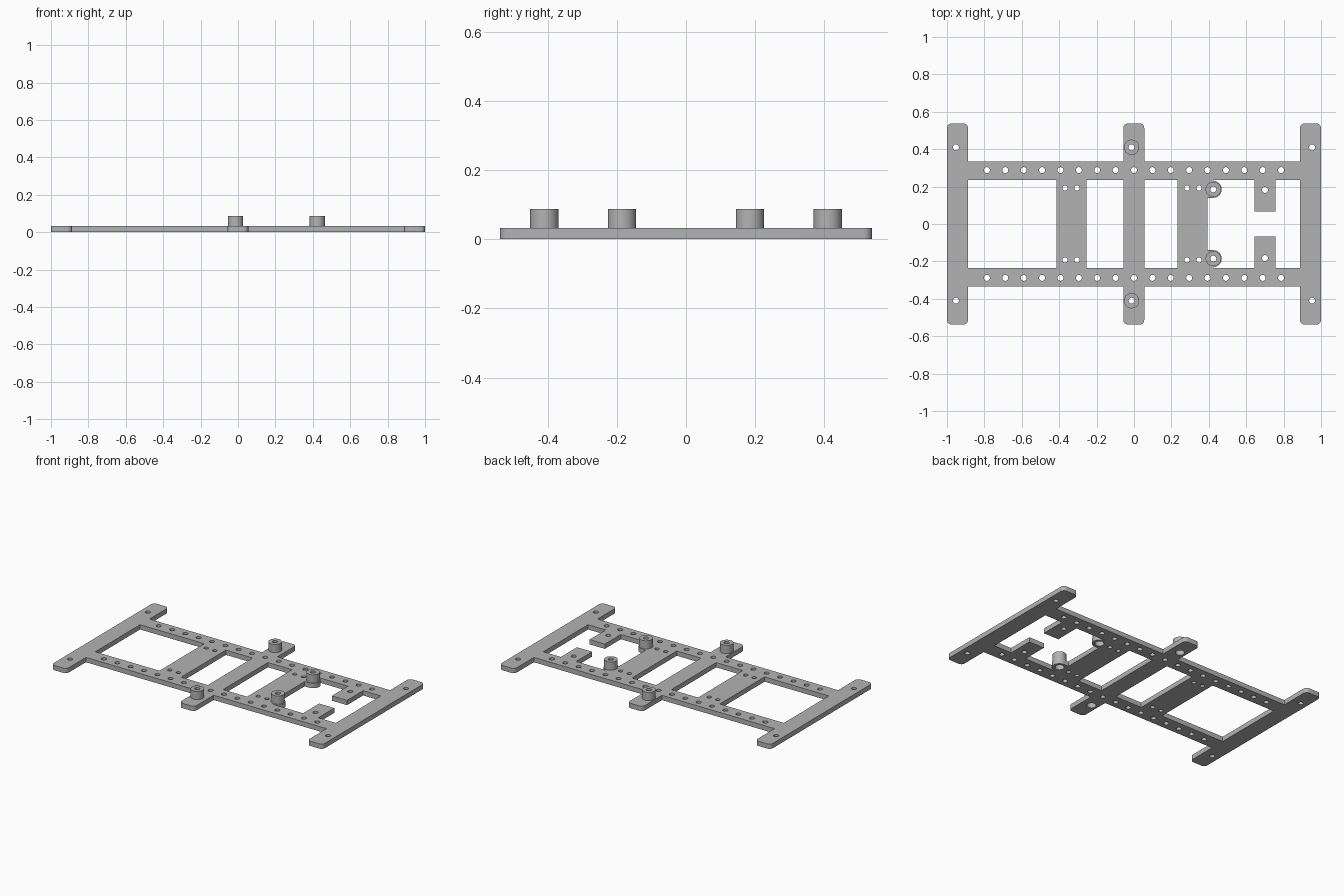
import bpy, bmesh
from math import cos, sin, radians

cube = bpy.data.objects.get("Cube")
if cube:
    bpy.data.objects.remove(cube)

GREY = (0.45, 0.45, 0.45, 1)
grey = bpy.data.materials.new("plain grey")
grey.use_nodes = True
grey.diffuse_color = GREY
grey.node_tree.nodes["Principled BSDF"].inputs["Base Color"].default_value = GREY

THICK, TOP = 0.032, 0.087
RAIL_IN, RAIL_OUT, END = 0.236, 0.335, 0.538
HOLE = 0.016


def arc(x, y, r, start, end, steps):
    angles = [radians(start + (end - start) * i / steps) for i in range(steps + 1)]
    return [(x + r * cos(a), y + r * sin(a)) for a in angles]


def circle(x, y, r, n=32):
    return arc(x, y, r, 0, 360, n)[:-1]


def rect(x0, x1, y):
    return [(x0, -y), (x1, -y), (x1, y), (x0, y)]


def mirrored(half):
    """Close a half outline by reflecting it across y = 0."""
    return half + [(x, -y) for x, y in reversed(half)]


def sheet(name, loops, z0, z1):
    """Extrude a filled flat drawing, inner loops becoming holes."""
    curve = bpy.data.curves.new(name, "CURVE")
    curve.dimensions = "2D"
    curve.fill_mode = "BOTH"
    curve.extrude = (z1 - z0) / 2
    for loop in loops:
        spline = curve.splines.new("POLY")
        spline.points.add(len(loop) - 1)
        for point, (x, y) in zip(spline.points, loop):
            point.co = (x, y, 0, 1)
        spline.use_cyclic_u = True
    obj = bpy.data.objects.new(name, curve)
    obj.location.z = (z0 + z1) / 2
    bpy.context.collection.objects.link(obj)
    bpy.ops.object.select_all(action="DESELECT")
    obj.select_set(True)
    bpy.context.view_layer.objects.active = obj
    bpy.ops.object.convert(target="MESH")
    obj = bpy.context.view_layer.objects.active
    bm = bmesh.new()
    bm.from_mesh(obj.data)
    bmesh.ops.remove_doubles(bm, verts=bm.verts, dist=1e-5)
    bmesh.ops.recalc_face_normals(bm, faces=bm.faces)
    bm.to_mesh(obj.data)
    bm.free()
    obj.data.materials.clear()
    obj.data.materials.append(grey)
    bpy.ops.object.shade_smooth_by_angle(angle=radians(30))
    return obj


# Outer outline: three rounded cross bars joined by the rails
BARS = [(-1, -0.887), (-0.057, 0.055), (0.887, 1)]
ROUND = 0.025
upper = []
for i, (x0, x1) in enumerate(BARS):
    if i > 0:
        upper.append((x0, RAIL_OUT))
    upper += arc(x0 + ROUND, END - ROUND, ROUND, 180, 90, 6)
    upper += arc(x1 - ROUND, END - ROUND, ROUND, 90, 0, 6)
    if i < 2:
        upper.append((x1, RAIL_OUT))
loops = [mirrored(upper)]

# Rectangular windows between the cross plates
for x0, x1 in [(-0.887, -0.414), (-0.254, -0.057), (0.055, 0.233)]:
    loops.append(rect(x0, x1, RAIL_IN))

# End window with the round lugs and the two tabs
LUG_X, LUG_Y = 0.424, 0.185
window = [(0.393, 0.14)] + arc(LUG_X, LUG_Y, 0.045, -90, 85, 20)
window += [(LUG_X, RAIL_IN), (0.645, RAIL_IN), (0.645, 0.067), (0.757, 0.067),
           (0.757, RAIL_IN), (0.887, RAIL_IN)]
loops.append(mirrored(window))

# Bolt holes, and wider sockets beneath the standoffs
POSTS = [("middle", -0.013, 0.41), ("lug", LUG_X, LUG_Y)]
for side in (-1, 1):
    for i in range(-8, 9):
        loops.append(circle(i * 0.0983, side * 0.288, HOLE, 20))
    for x in (-0.369, -0.305, 0.283, 0.348):
        loops.append(circle(x, side * 0.192, 0.014, 20))
    for x in (-0.952, 0.952):
        loops.append(circle(x, side * 0.41, HOLE, 20))
    loops.append(circle(0.7, side * 0.182, HOLE, 20))
    for _, x, y in POSTS:
        loops.append(circle(x, side * y, 0.028))

sheet("frame_plate", loops, 0, THICK)

# Hollow standoffs
for label, x, y in POSTS:
    for side, word in ((-1, "front"), (1, "back")):
        sheet(f"{label}_standoff_{word}",
              [circle(x, side * y, 0.041), circle(x, side * y, HOLE)], THICK, TOP)
